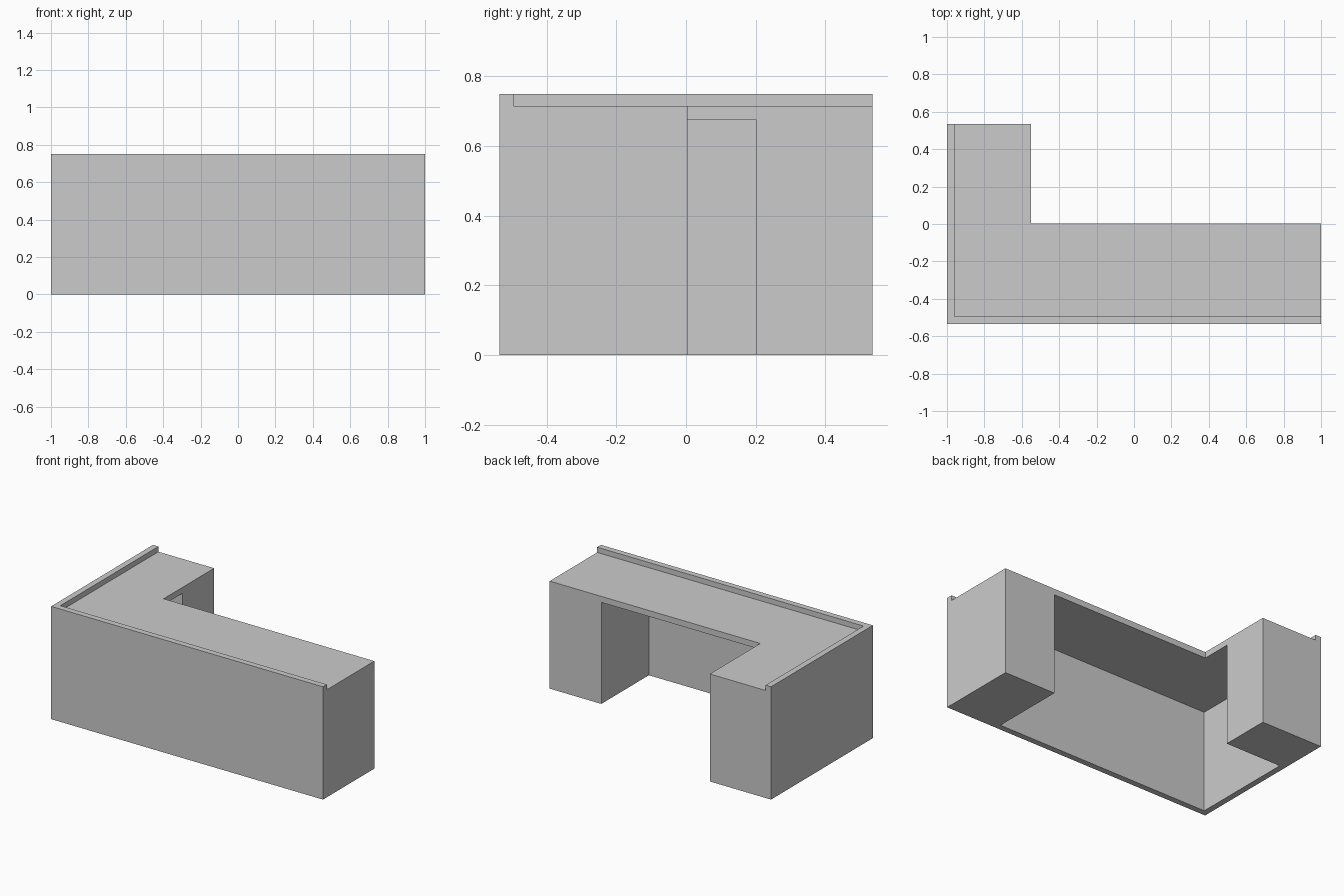
import bpy, bmesh

if "Cube" in bpy.data.objects:
    bpy.data.objects.remove(bpy.data.objects["Cube"])

X0, X1 = -1.0, 1.0        # left and right ends
Y0, Y1 = -0.535, 0.535    # front and back
T = 0.04                  # panel thickness
TOP, DESK = 0.75, 0.715   # lip height, work surface height
INNER_Y, INNER_X = 0.004, -0.55   # inside corner of the L


def prism(name, outline, z0, z1):
    """Extrude a flat outline from z0 up to z1."""
    bm = bmesh.new()
    face = bm.faces.new([bm.verts.new((x, y, z0)) for x, y in outline])
    ext = bmesh.ops.extrude_face_region(bm, geom=[face])
    verts = [v for v in ext["geom"] if isinstance(v, bmesh.types.BMVert)]
    bmesh.ops.translate(bm, verts=verts, vec=(0, 0, z1 - z0))
    bmesh.ops.recalc_face_normals(bm, faces=bm.faces)
    mesh = bpy.data.meshes.new(name)
    bm.to_mesh(mesh)
    bm.free()
    obj = bpy.data.objects.new(name, mesh)
    bpy.context.collection.objects.link(obj)
    return obj


def box(name, x0, x1, y0, y1, z0, z1):
    return prism(name, [(x0, y0), (x1, y0), (x1, y1), (x0, y1)], z0, z1)


# L-shaped outer screen: front panel and left panel, rising to a lip
prism("outer_panels", [(X0, Y0), (X1, Y0), (X1, Y0 + T), (X0 + T, Y0 + T),
                       (X0 + T, Y1), (X0, Y1)], 0, TOP)

# L-shaped work surface inside the lip
prism("desktop", [(X0 + T, Y0 + T), (X1, Y0 + T), (X1, INNER_Y),
                  (INNER_X, INNER_Y), (INNER_X, Y1), (X0 + T, Y1)],
      DESK - T, DESK)

# Pedestals carrying the two free ends
box("right_pedestal", 0.62, X1, Y0 + T, INNER_Y, 0, DESK - T)
box("return_pedestal", X0 + T, INNER_X, 0.202, Y1, 0, DESK - T)
